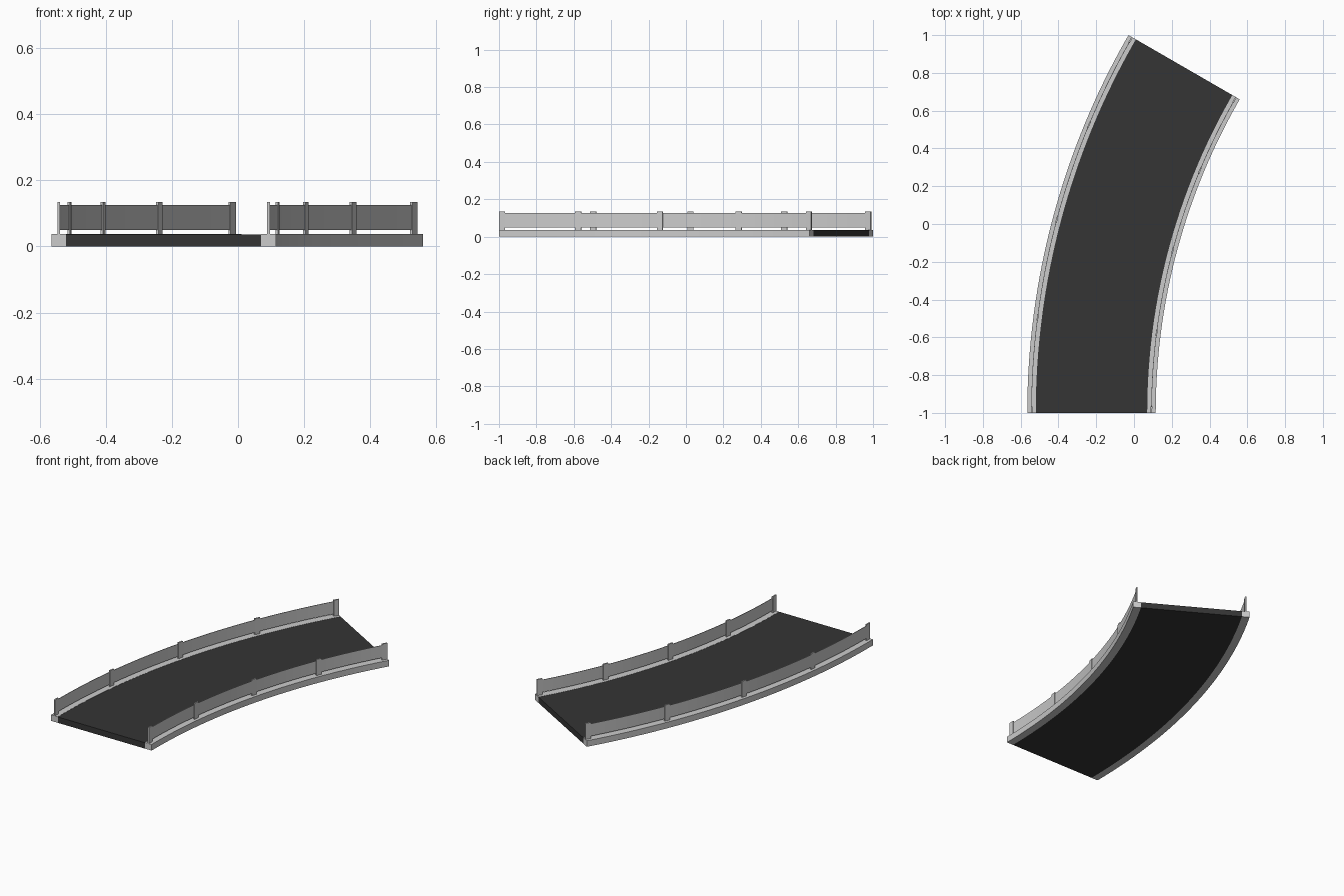
import bpy, bmesh
from math import sin, cos, radians

if "Cube" in bpy.data.objects:
    bpy.data.objects.remove(bpy.data.objects["Cube"])

CX, CY = 3.435, -1.0          # centre of the bend
R_OUT, R_IN, CURB = 4.0, 3.32, 0.045
ANGLE, DECK = 30.0, 0.037


def material(name, v):
    m = bpy.data.materials.new(name)
    m.diffuse_color = (v, v, v, 1)
    m.use_nodes = True
    m.node_tree.nodes["Principled BSDF"].inputs["Base Color"].default_value = m.diffuse_color
    return m


def at(r, deg, z):
    a = radians(deg)
    return (CX - r * cos(a), CY + r * sin(a), z)


def arc_bar(name, r0, r1, z0, z1, a0=0.0, a1=ANGLE, steps=32, mat=None):
    """Rectangular section swept around the bend."""
    bm = bmesh.new()
    rings = []
    for i in range(steps + 1):
        a = a0 + (a1 - a0) * i / steps
        rings.append([bm.verts.new(at(r, a, z))
                      for r, z in ((r0, z0), (r1, z0), (r1, z1), (r0, z1))])
    for p, q in zip(rings, rings[1:]):
        for k in range(4):
            n = (k + 1) % 4
            bm.faces.new((p[k], p[n], q[n], q[k]))
    bm.faces.new(rings[0])
    bm.faces.new(rings[-1])
    bmesh.ops.recalc_face_normals(bm, faces=bm.faces)
    me = bpy.data.meshes.new(name)
    bm.to_mesh(me)
    bm.free()
    ob = bpy.data.objects.new(name, me)
    bpy.context.collection.objects.link(ob)
    if mat:
        me.materials.append(mat)
    if steps > 1:
        bpy.ops.object.select_all(action='DESELECT')
        ob.select_set(True)
        bpy.context.view_layer.objects.active = ob
        bpy.ops.object.shade_smooth_by_angle()
    return ob


asphalt = material("asphalt", 0.035)
steel = material("rail_steel", 0.55)

# Road deck between the curbs
arc_bar("road_deck", R_IN + CURB, R_OUT - CURB, 0, DECK - 0.001, mat=asphalt)

# Curb, guard rail and posts on each side
for side, r0 in (("outer", R_OUT - CURB), ("inner", R_IN)):
    arc_bar(side + "_curb", r0, r0 + CURB, 0, DECK)
    rc = r0 + CURB / 2
    arc_bar(side + "_guard_rail", rc - 0.0015, rc + 0.0015, 0.05, 0.126, mat=steel)
    half = 0.0165 / rc * 57.2958
    for i, a in enumerate((half, 7.28, 14.92, 22.55, ANGLE - half)):
        arc_bar(f"{side}_post_{i + 1}", rc - 0.004, rc + 0.004, DECK, 0.135,
                a - half, a + half, 1)
